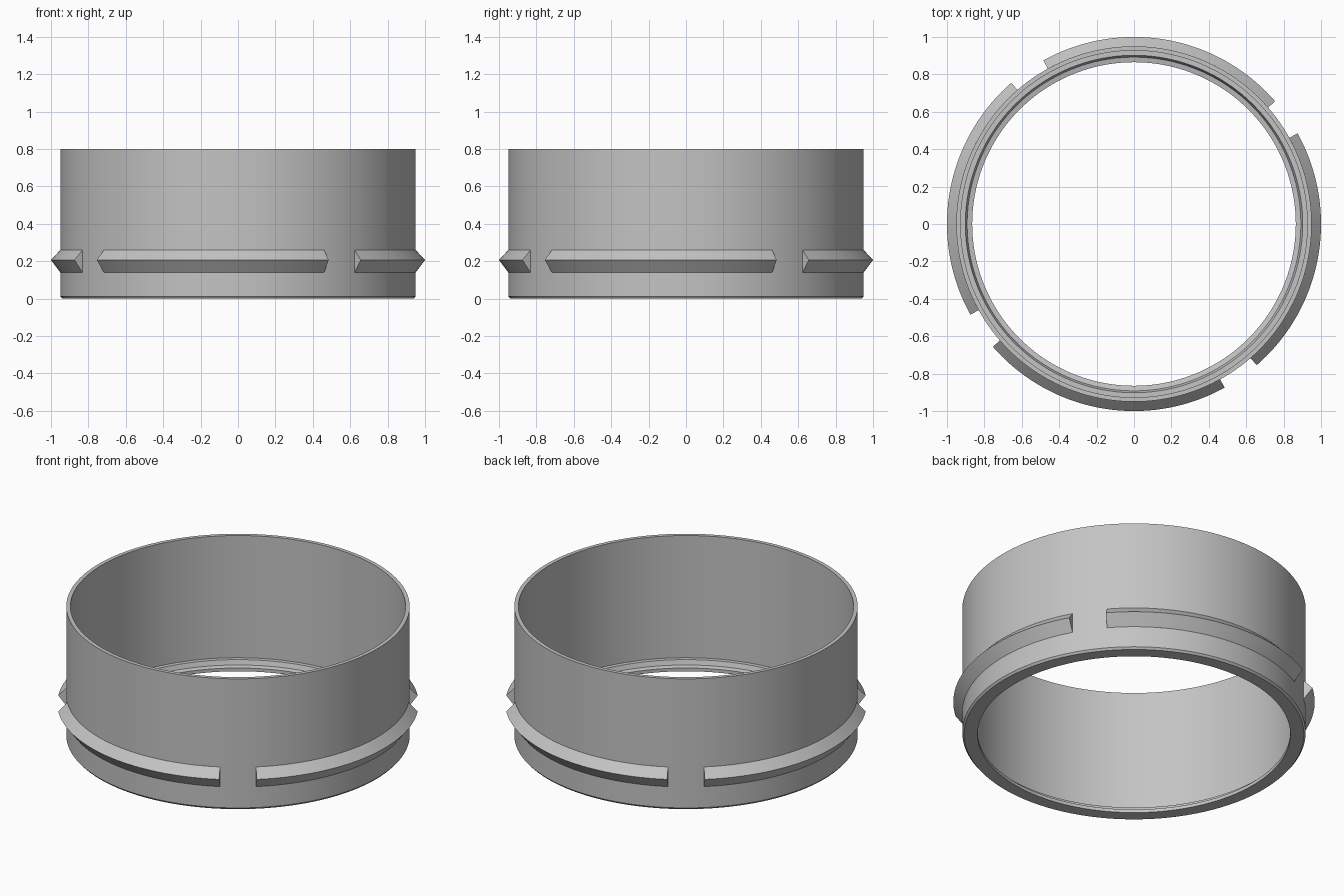
import bpy, bmesh, math

if "Cube" in bpy.data.objects:
    bpy.data.objects.remove(bpy.data.objects["Cube"])

grey = bpy.data.materials.new("plain grey")
grey.diffuse_color = (0.55, 0.55, 0.55, 1.0)
grey.use_nodes = True
grey.node_tree.nodes["Principled BSDF"].inputs["Base Color"].default_value = grey.diffuse_color


def sweep(name, profile, start, end, steps):
    """Turn a closed (radius, height) profile about z between two angles."""
    full = abs(end - start) >= 360
    bm = bmesh.new()
    rows = []
    for i in range(steps if full else steps + 1):
        a = math.radians(start + (end - start) * i / steps)
        rows.append([bm.verts.new((r * math.cos(a), r * math.sin(a), z))
                     for r, z in profile])
    n = len(profile)
    for i in range(steps):
        a, b = rows[i], rows[(i + 1) % len(rows)]
        for j in range(n):
            k = (j + 1) % n
            bm.faces.new((a[j], b[j], b[k], a[k]))
    if not full:
        bm.faces.new(rows[0])
        bm.faces.new(rows[-1])
    bmesh.ops.recalc_face_normals(bm, faces=bm.faces)
    mesh = bpy.data.meshes.new(name)
    bm.to_mesh(mesh)
    bm.free()
    mesh.materials.append(grey)
    ob = bpy.data.objects.new(name, mesh)
    bpy.context.collection.objects.link(ob)
    bpy.ops.object.select_all(action='DESELECT')
    ob.select_set(True)
    bpy.context.view_layer.objects.active = ob
    bpy.ops.object.shade_smooth_by_angle(angle=math.radians(25))
    return ob


# Collar: thin wall, chamfered foot and a stepped inner lip at the bottom
collar = [(0.865, 0.0), (0.94, 0.0), (0.95, 0.012), (0.95, 0.80),
          (0.927, 0.80), (0.927, 0.054), (0.902, 0.054),
          (0.892, 0.026), (0.865, 0.02)]
sweep("collar", collar, 0, 360, 180)

# Four wedge-shaped lugs around the outside
lug = [(0.94, 0.14), (0.95, 0.14), (1.0, 0.207), (0.95, 0.26), (0.94, 0.26)]
for i in range(4):
    sweep(f"locking_lug_{i + 1}", lug, 221 + 90 * i, 299 + 90 * i, 39)
